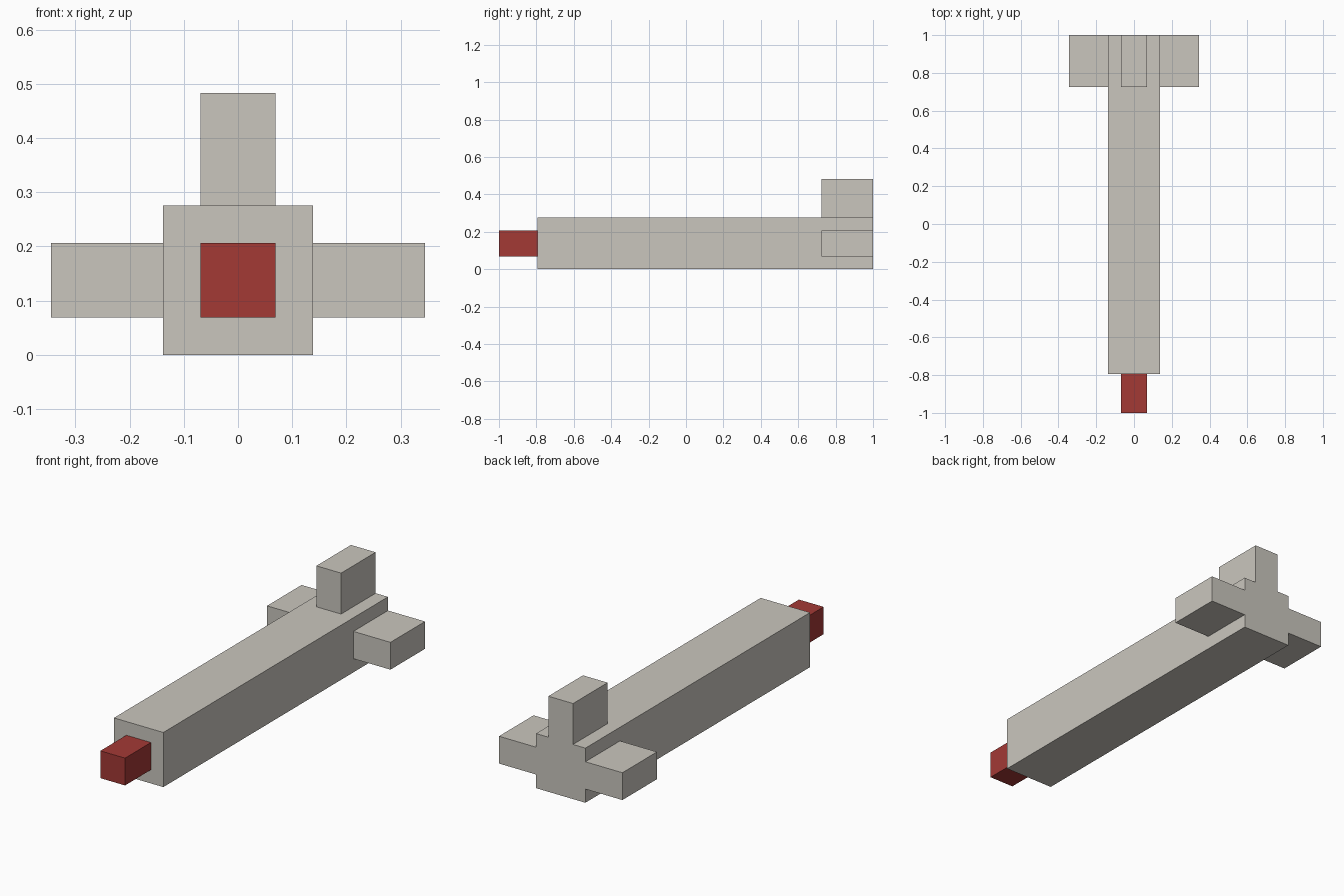
import bpy

if "Cube" in bpy.data.objects:
    bpy.data.objects.remove(bpy.data.objects["Cube"])

U = 2 / 29  # grid unit: the model is 29 units long


def material(name, rgb):
    m = bpy.data.materials.new(name)
    m.diffuse_color = (*rgb, 1)
    m.use_nodes = True
    m.node_tree.nodes["Principled BSDF"].inputs["Base Color"].default_value = m.diffuse_color
    return m


def box(name, x, y, z, mat):
    """Box spanning the (min, max) ranges, given in grid units."""
    spans = (x, y, z)
    bpy.ops.mesh.primitive_cube_add(size=1, location=[(a + b) / 2 * U for a, b in spans])
    ob = bpy.context.object
    ob.name = name
    ob.scale = [(b - a) * U for a, b in spans]
    bpy.ops.object.transform_apply(location=False, rotation=False, scale=True)
    ob.data.materials.append(mat)
    return ob


grey = material("warm_grey", (0.590, 0.565, 0.515))
red = material("red", (0.366, 0.041, 0.036))

# Long square body and red nose tip
box("body", (-2, 2), (-11.5, 14.5), (0, 4), grey)
box("nose_tip", (-1, 1), (-14.5, -11.5), (1, 3), red)

# Tail fins: one on top, one on each side
box("top_fin", (-1, 1), (10.5, 14.5), (4, 7), grey)
for side, x in (("left", (-5, -2)), ("right", (2, 5))):
    box(side + "_fin", x, (10.5, 14.5), (1, 3), grey)
